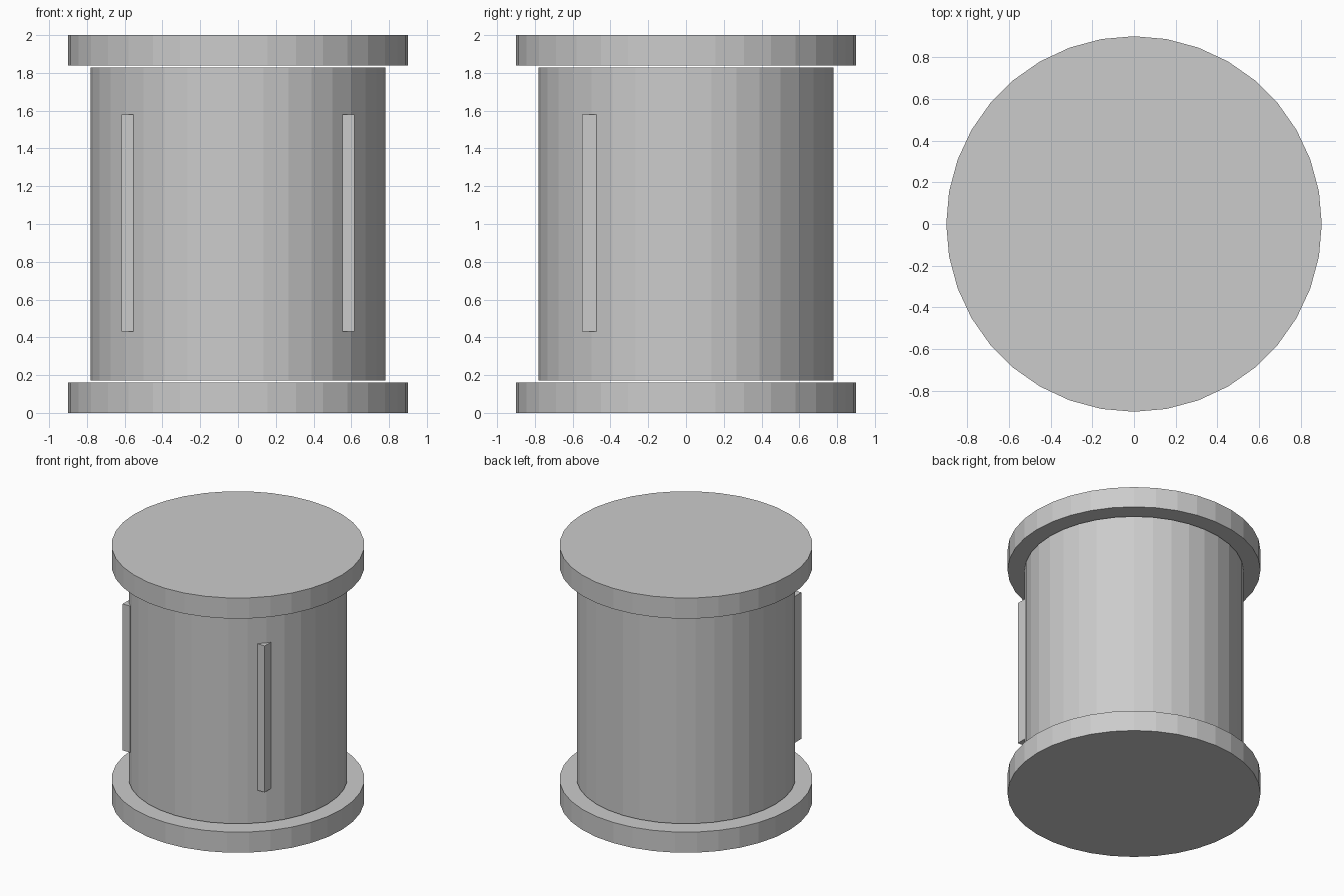
import bpy

if "Cube" in bpy.data.objects:
    bpy.data.objects.remove(bpy.data.objects["Cube"])

SIDES = 36


def cylinder(name, radius, z0, z1):
    bpy.ops.mesh.primitive_cylinder_add(vertices=SIDES, radius=radius, depth=z1 - z0,
                                        location=(0, 0, (z0 + z1) / 2))
    ob = bpy.context.object
    ob.name = name
    return ob


def box(name, lo, hi):
    bpy.ops.mesh.primitive_cube_add(size=1, location=[(a + b) / 2 for a, b in zip(lo, hi)])
    ob = bpy.context.object
    ob.name = name
    ob.scale = [b - a for a, b in zip(lo, hi)]
    bpy.ops.object.transform_apply(location=False, rotation=False, scale=True)
    return ob


# end discs, separated from the drum by a thin gap
cylinder("bottom_flange", 0.9, 0.0, 0.162)
cylinder("top_flange", 0.9, 1.838, 2.0)

# central drum
drum = cylinder("drum", 0.78, 0.172, 1.828)

# two upright ribs fused into the front of the drum
for side, name in ((-1, "left_rib"), (1, "right_rib")):
    x0, x1 = sorted((side * 0.554, side * 0.617))
    rib = box(name, (x0, -0.55, 0.43), (x1, -0.42, 1.58))
    rib.hide_render = True
    rib.hide_set(True)
    mod = drum.modifiers.new(name, 'BOOLEAN')
    mod.operation = 'UNION'
    mod.solver = 'EXACT'
    mod.object = rib
